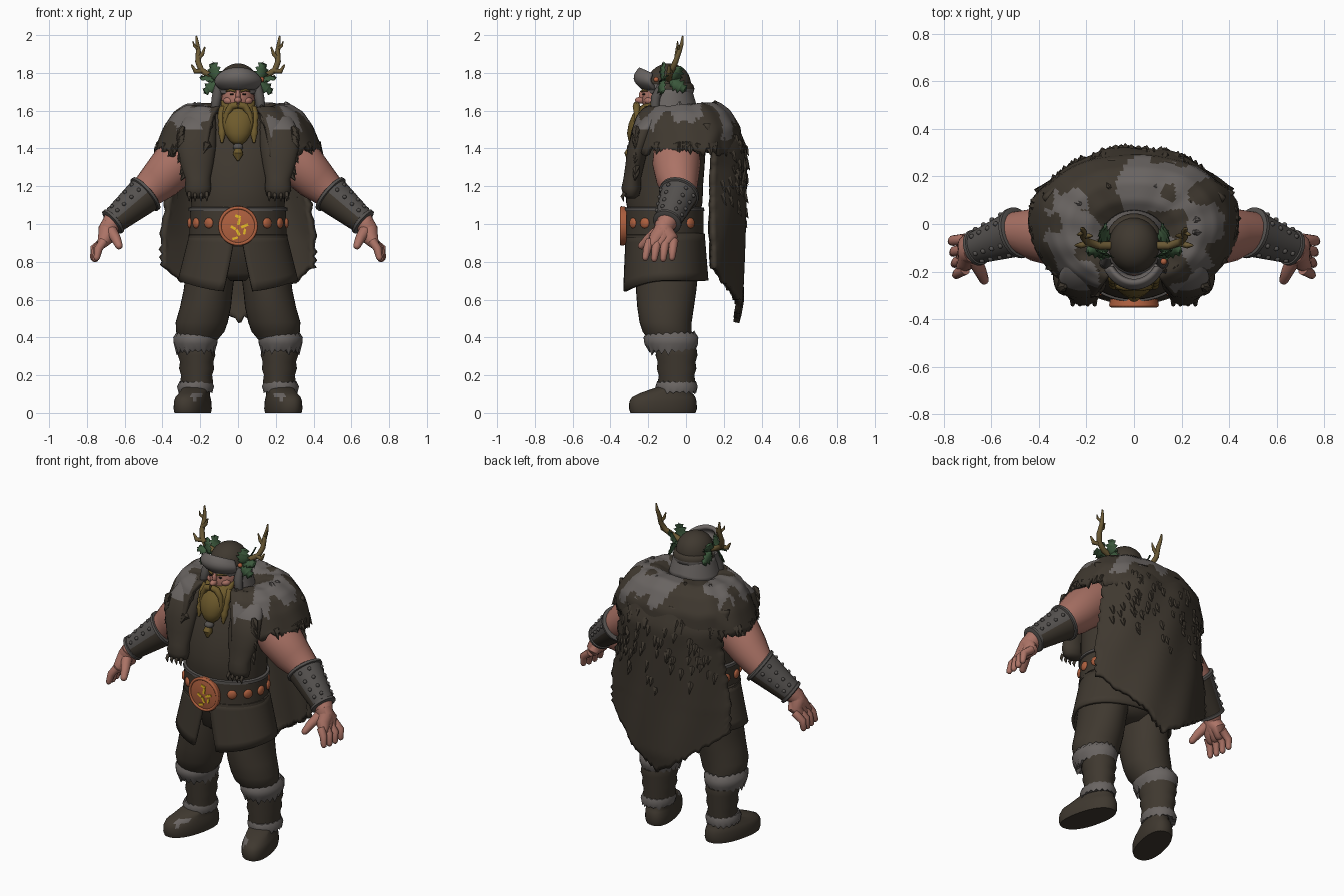
import bpy, bmesh, math, random
from mathutils import Vector, Matrix

if "Cube" in bpy.data.objects:
    bpy.data.objects.remove(bpy.data.objects["Cube"])

random.seed(4)
PAL = dict(brown=(.050, .040, .029), grey_fur=(.142, .128, .121), skin=(.41, .172, .133),
           copper=(.43, .118, .05), beard=(.155, .103, .025), green=(.045, .10, .046),
           yellow=(.8, .5, .02), metal=(.090, .083, .078), antler=(.145, .10, .035),
           dark=(.018, .015, .013))
MATS = {}
for k, c in PAL.items():
    MATS[k] = bpy.data.materials.new(k)
    MATS[k].diffuse_color = (*c, 1)


def finish(bm, name, mats, mirror=False, thick=0, rule=None, angle=50):
    bmesh.ops.recalc_face_normals(bm, faces=bm.faces)
    bm.normal_update()
    if rule:
        for f in bm.faces:
            f.material_index = int(rule(f.calc_center_median(), f.normal))
    me = bpy.data.meshes.new(name)
    bm.to_mesh(me)
    bm.free()
    ob = bpy.data.objects.new(name, me)
    bpy.context.collection.objects.link(ob)
    for m in mats.split():
        me.materials.append(MATS[m])
    bpy.ops.object.select_all(action='DESELECT')
    bpy.context.view_layer.objects.active = ob
    ob.select_set(True)
    bpy.ops.object.shade_smooth_by_angle(angle=math.radians(angle))
    if thick:
        s = ob.modifiers.new("thickness", 'SOLIDIFY')
        s.thickness, s.offset = thick, 0
    if mirror:
        ob.modifiers.new("mirror", 'MIRROR')
    return ob


def skin(bm, rows, closed=True):
    vs = [[bm.verts.new(p) for p in r] for r in rows]
    n = len(vs[0])
    for a, b in zip(vs, vs[1:]):
        for i in range(n if closed else n - 1):
            j = (i + 1) % n
            bm.faces.new((a[i], a[j], b[j], b[i]))
    if closed:
        bm.faces.new(vs[0])
        bm.faces.new(vs[-1])


def loft(name, rings, mats, seg=32, p=2, jag=0, lean=0, **kw):
    """Stack of horizontal rings (cx, cy, z, rx, ry); jag roughens both ends."""
    rows = []
    for k, (cx, cy, z, rx, ry) in enumerate(rings):
        row = []
        for i in range(seg):
            a = math.tau * i / seg
            c, s = math.cos(a), math.sin(a)
            x = cx + rx * math.copysign(abs(c) ** (2 / p), c)
            y = cy + ry * math.copysign(abs(s) ** (2 / p), s)
            dz = 0
            if jag and k in (1, len(rings) - 2):
                dz = (i % 2) * random.uniform(.3, 1) * jag * (-1 if k == 1 else .6)
            row.append((x - lean * (y + .1), y, z + dz))
        rows.append(row)
    bm = bmesh.new()
    skin(bm, rows)
    return finish(bm, name, mats, **kw)


def add_tube(bm, pts, seg=12, tip=False):
    """Round tube through (x, y, z, radius) points."""
    P, R = [Vector(p[:3]) for p in pts], [p[3] for p in pts]
    if tip:
        d = (P[-1] - P[-2]).normalized()
        P += [P[-1] + d * R[-1] * .6, P[-1] + d * R[-1] * .95]
        R += [R[-1] * .78, R[-1] * .3]
    rows = []
    for k, (q, r) in enumerate(zip(P, R)):
        t = (P[min(k + 1, len(P) - 1)] - P[max(k - 1, 0)]).normalized()
        ref = Vector((0, 1, 0)) if abs(t.y) < .9 else Vector((0, 0, 1))
        n = t.cross(ref).normalized()
        b = t.cross(n)
        rows.append([q + r * (n * math.cos(math.tau * i / seg) + b * math.sin(math.tau * i / seg))
                     for i in range(seg)])
    skin(bm, rows)


def tubes(name, paths, mats, seg=12, tip=False, **kw):
    bm = bmesh.new()
    for p in paths:
        add_tube(bm, p, seg, tip)
    return finish(bm, name, mats, **kw)


def balls(name, items, mats, seg=16, **kw):
    bm = bmesh.new()
    for x, y, z, a, b, c in items:
        bmesh.ops.create_uvsphere(bm, u_segments=seg, v_segments=seg // 2 + 2, radius=1,
                                  matrix=Matrix.Translation((x, y, z)) @ Matrix.Diagonal((a, b, c, 1)))
    return finish(bm, name, mats, **kw)


def sheet(name, f, nu, nv, mats, **kw):
    bm = bmesh.new()
    skin(bm, [[f(i / nu, j / nv) for i in range(nu + 1)] for j in range(nv + 1)], closed=False)
    return finish(bm, name, mats, **kw)


def lerp(tab, x):
    for (a, p), (b, q) in zip(tab, tab[1:]):
        if x <= b:
            return p + (q - p) * max(0, (x - a) / (b - a))
    return tab[-1][1]


# Legs, cuffs and boots
loft("trouser_leg", [(.12, -.1, .93, .11, .15), (.145, -.1, .75, .13, .165), (.158, -.105, .65, .13, .16),
                     (.172, -.108, .56, .135, .15), (.192, -.108, .48, .138, .138), (.2, -.1, .43, .128, .13),
                     (.21, -.085, .385, .1, .11), (.215, -.07, .33, .085, .1)], "brown", mirror=True)
loft("hips", [(0, -.1, .70, .1, .1), (0, -.1, .74, .2, .15), (0, -.1, .95, .23, .18)], "brown")
loft("knee_fur", [(.22, -.07, .34, .08, .09), (.225, -.075, .335, .1, .12), (.225, -.078, .365, .115, .142),
                  (.225, -.08, .40, .118, .145), (.22, -.08, .42, .1, .125), (.22, -.08, .415, .08, .1)],
     "grey_fur", seg=40, jag=.035, mirror=True)
loft("shin_wrap", [(.215, -.05, .13 + .035 * k, .076 + .003 * k + .008 * (k % 2), .088 + .003 * k + .008 * (k % 2))
                   for k in range(7)], "brown", mirror=True, lean=-.08)
loft("ankle_fur", [(.225, -.05, .12, .07, .08), (.225, -.05, .115, .09, .104), (.225, -.05, .14, .098, .112),
                   (.222, -.05, .16, .088, .102), (.22, -.05, .165, .07, .08)],
     "grey_fur", seg=36, jag=.018, mirror=True)
loft("boot", [(.235, -.122, .0, .086, .172), (.235, -.122, .022, .09, .18), (.235, -.122, .06, .088, .178),
              (.235, -.118, .085, .082, .167), (.23, -.105, .105, .073, .14), (.225, -.055, .14, .07, .09)],
     "brown grey_fur", p=2.3, lean=.22, mirror=True,
     rule=lambda c, n: n.z > .35 and c.y < -.2 and c.z > .07 and c.x < .245)

# Torso, belt and skirt
loft("torso", [(0, -.1, .88, .24, .19), (0, -.115, 1.05, .245, .19), (0, -.115, 1.12, .248, .203),
               (0, -.113, 1.2, .25, .203), (0, -.1, 1.30, .26, .198), (0, -.08, 1.41, .275, .185),
               (0, -.06, 1.5, .265, .165), (0, -.06, 1.57, .2, .12), (0, -.07, 1.61, .1, .09)], "brown", seg=40)
loft("belt", [(0, -.115, .93, .24, .18), (0, -.115, .93, .258, .208), (0, -.115, 1.08, .254, .208),
              (0, -.115, 1.08, .23, .18)], "brown", seg=48)
for nm, z in (("belt_lower_edge", .935), ("belt_upper_edge", 1.078)):
    loft(nm, [(0, -.115, z - .012, .25, .19), (0, -.115, z - .008, .263, .212), (0, -.115, z + .008, .261, .211),
              (0, -.115, z + .012, .25, .19)], "brown" if z < 1 else "metal", seg=48)
# Studs are flat domes turned to face outward
bm = bmesh.new()
for a in map(math.radians, (37, 60, 84, 108, 132)):
    bmesh.ops.create_uvsphere(bm, u_segments=16, v_segments=10, radius=1, matrix=Matrix.Translation(
        (.257 * math.sin(a), -.115 - .207 * math.cos(a), 1.005)) @ Matrix.Rotation(a, 4, 'Z')
        @ Matrix.Diagonal((.028, .013, .028, 1)))
finish(bm, "belt_stud", "copper", mirror=True)
tubes("buckle", [[(0, -.315, .99, .1), (0, -.338, .99, .104), (0, -.343, .99, .09)]], "copper", seg=40)
bpy.ops.mesh.primitive_torus_add(major_radius=.096, minor_radius=.009, major_segments=40, minor_segments=8,
                                 location=(0, -.341, .99), rotation=(math.pi / 2, 0, 0))
rim = bpy.context.object
rim.name = "buckle_rim"
rim.data.materials.append(MATS["copper"])
bpy.ops.object.shade_smooth()
bm = bmesh.new()
for x, z, w, h, r in ((0, 1.04, .03, .014, .3), (.005, 1.012, .014, .035, .2), (.035, .99, .04, .014, -.4),
                      (-.025, .98, .03, .014, .5), (.0, .955, .014, .035, -.5), (.035, .96, .012, .03, .2),
                      (-.015, .925, .03, .012, -.3)):
    bmesh.ops.create_cube(bm, size=1, matrix=Matrix.Translation((x, -.345, z)) @ Matrix.Rotation(r, 4, 'Y')
                          @ Matrix.Diagonal((w, .006, h, 1)))
finish(bm, "buckle_inlay", "yellow")


def skirt(u, v):
    a = (u * 2 - 1) * (math.pi - .06 - .19 * v)
    hem = .70 - .06 * max(0, -math.cos(a)) ** 2
    z = .95 + (hem - .95) * v
    return ((.248 + .062 * v) * math.sin(a), -.11 + (.2 + .02 * v) * math.cos(a), z)


sheet("skirt", skirt, 60, 6, "brown", thick=.018)

# Fur cape over the back
wid = [(.4, .38), (.7, .40), (.92, .405), (1.3, .35), (1.5, .37)]
mid = [(.46, .265), (.6, .295), (1.0, .297), (1.4, .305), (1.54, .25)]
jit = [random.uniform(-.012, .012) for _ in range(50)]


def cape(u, v):
    s = u * 2 - 1
    z = 1.53 + (.485 + .29 * abs(s) ** 1.1 + jit[int(u * 48)] - 1.53) * v
    edge = jit[int(v * 30)] * .8 if abs(s) > .98 else 0
    bow = lerp([(.9, 2), (1.35, 2.7)], z)
    return (s * (lerp(wid, z) + edge), lerp(mid, z) - .162 * abs(s) ** bow + .006 * math.sin(9 * s + 7 * z), z)


sheet("back_cape", cape, 48, 36, "brown", thick=.03)

# Shoulder mantle, tucked under the cape at the back
scl = [(0, .30), (.2, .46), (.42, .66), (.6, .80), (.8, .92), (1, 1.03)]
hgt = [(0, 1.585), (.2, 1.62), (.42, 1.62), (.6, 1.58), (.8, 1.505), (1, 1.39)]


def mantle(u, v):
    a = (u * 2 - 1) * math.radians(158)
    s, z = lerp(scl, v), lerp(hgt, v)
    c, n = math.cos(a), math.sin(a)
    back = max(0, min(1, (c - .25) * 3))
    s = min(s, 1.03 - .10 * back)
    if v > .99:
        z += random.uniform(-.035, .02)
    wx = .42 - .055 * max(0, -c)
    y = .308 * s * math.copysign(abs(c) ** .86, c) - .05 * (1 - v)
    return (wx * s * math.copysign(abs(n) ** .85, n), y, z + .007 * math.sin(13 * a) * v + .1 * y * (1 - v))


def frosty(c, n=None):
    w = .03 * math.sin(31 * c.y + 5 * c.x) + .025 * math.sin(43 * c.x + 23 * c.z)
    if c.z < 1.45:
        return False
    if c.y < .06:
        return .19 + w < abs(c.x) < .345 + w and c.z > 1.49 + w
    return (-.06 + w < c.x < .17 + w and c.z > 1.5 + w) or (.17 < c.x < .36 + w and c.y < .16 + 2 * w) \
        or (-.33 < c.x < -.2 + w and c.y < .12 + w)


sheet("shoulder_mantle", mantle, 120, 32, "brown grey_fur", thick=.026, rule=frosty)


# Loose fur tufts over cape and mantle
def tuft(bm, p, d, r, length):
    p = Vector(p)
    d = Vector(d).normalized()
    add_tube(bm, [(*(p - d * length * .5), r * .4), (*p, r), (*(p + d * length), .001)], 6)


bm = bmesh.new()
for k in range(130):
    u, v = random.random(), random.choice((random.uniform(.4, .8), .96))
    p = Vector(mantle(u, v))
    if p.y > .17 and v > .9:
        continue
    out = Vector((p.x, p.y, 0)).normalized()
    tuft(bm, p - out * .008, out * .6 + Vector((0, 0, -.85)), .018 if v < .95 else .028, random.uniform(.04, .065))
for k in range(75):
    u, v = random.uniform(.04, .96), .07 + random.random() ** 1.3 * .45
    p = Vector(cape(u, v)) + Vector((0, .004, 0))
    tuft(bm, p, (p.x * .6, .5, -1), .021, random.uniform(.04, .065))
finish(bm, "fur_tufts", "brown grey_fur", rule=frosty)

# Front pelts ending in paws with claws
loft("front_pelt", [(.212, -.29, 1.135, .03, .02), (.212, -.29, 1.15, .06, .042), (.212, -.29, 1.19, .07, .052),
                    (.212, -.285, 1.24, .066, .046), (.218, -.27, 1.32, .088, .05), (.22, -.255, 1.40, .102, .055),
                    (.215, -.22, 1.5, .1, .06), (.2, -.16, 1.57, .08, .06), (.17, -.12, 1.595, .06, .05)],
     "brown grey_fur", mirror=True, rule=lambda c, n: c.z > 1.49 and frosty(c))
tubes("claws", [[(x, -.322, 1.165, .011), (x, -.338, 1.145, .009), (x, -.33, 1.12, .002)]
                for x in (.165, .195, .227, .258)], "brown", seg=8, mirror=True)
bm = bmesh.new()
for k in range(12):
    z = random.uniform(1.27, 1.5)
    tuft(bm, (.216 + lerp([(1.22, .05), (1.35, .078), (1.5, .085)], z), -.265, z), (.6, -.15, -1), .022, .05)
finish(bm, "pelt_tufts", "brown", mirror=True)

# Arms, bracers and hands
tubes("arm", [[(.24, -.05, 1.40, .12), (.33, -.05, 1.32, .128), (.41, -.045, 1.235, .112),
               (.49, -.035, 1.165, .088), (.665, -.1, 1.01, .055), (.69, -.12, .975, .045)]],
      "skin", seg=24, mirror=True)
A, B = Vector((.485, -.035, 1.163)), Vector((.665, -.1, 1.01))
ax = (B - A).normalized()
up = Vector((.66, .0, .75))
up = (up - ax * ax.dot(up)).normalized()
side = ax.cross(up)


def along(t, r):
    return (*(A + (B - A) * t), r)


tubes("bracer", [[along(t, .102 - .034 * t) for t in (0, .25, .5, .75, 1)]], "brown metal", seg=32, mirror=True,
      rule=lambda c, n: n.dot(up) > .05)
tubes("bracer_rim", [[along(t - .05, r - .012), along(t - .03, r), along(t + .03, r), along(t + .05, r - .012)]
                     for t, r in ((.03, .109), (.98, .077))], "metal", seg=32, mirror=True)
studs = []
for t in (.18, .4, .62, .82):
    for a in (-66, -30, 30, 66):
        q = A + (B - A) * t + (.103 - .034 * t) * (up * math.cos(math.radians(a)) + side * math.sin(math.radians(a)))
        studs.append((*q, .011, .011, .011))
balls("bracer_studs", studs, "metal", seg=10, mirror=True)
palm = [[(.672, -.115, 1.0, .05), (.692, -.12, .965, .05), (.70, -.12 + dy, .925, .043), (.72, -.14 + dy, .895, .028)]
        for dy in (-.035, 0, .035)]
tubes("palm", palm, "skin", seg=16, tip=True, mirror=True)
fingers = [[(.71, -.19 + .042 * i, .91, .024), (.738 + .008 * i, -.205 + .045 * i, .87, .022),
            (.748 + .006 * i, -.215 + .047 * i, .822 - .006 * (i in (1, 2)), .017)] for i in range(4)]
thumb = [(.67, -.15, .96, .032), (.645, -.20, .92, .026), (.63, -.235, .885, .02)]
tubes("fingers", fingers + [thumb], "skin", tip=True, mirror=True)

# Head and face
balls("head", [(0, -.12, 1.66, .088, .112, .11)], "skin", seg=28)
balls("nose", [(0, -.243, 1.655, .019, .028, .018), (0, -.23, 1.68, .013, .02, .03)], "skin")
balls("cheeks", [(.045, -.19, 1.652, .032, .03, .022)], "skin", mirror=True)
balls("eyes", [(.033, -.224, 1.687, .010, .008, .005)], "dark", mirror=True)
tubes("eyebrows", [[(.014, -.234, 1.702, .006), (.04, -.226, 1.71, .007), (.062, -.205, 1.703, .004)]],
      "beard", seg=8, tip=True, mirror=True)
loft("beard", [(0, -.265, 1.42, .02, .02), (0, -.268, 1.44, .045, .036), (0, -.258, 1.48, .07, .054),
               (0, -.24, 1.53, .086, .064), (0, -.218, 1.58, .09, .065), (0, -.18, 1.625, .09, .06),
               (0, -.14, 1.655, .09, .05)], "beard")
tubes("moustache", [[(.004, -.262, 1.63, .018), (.035, -.262, 1.624, .02), (.06, -.26, 1.585, .016),
                     (.068, -.265, 1.54, .012), (.06, -.28, 1.495, .005)]], "beard", tip=True, mirror=True)
tubes("beard_braids", [[(.08, -.2, 1.61, .022)] + [(.09 - .001 * k, -.225 - .006 * k, 1.585 - .02 * k,
                       .016 + .005 * (k % 2)) for k in range(7)] + [(.085, -.27, 1.43, .006)]], "beard", mirror=True)
tubes("beard_tip", [[(0, -.265, 1.43, .02), (0, -.29, 1.395, .02), (0, -.30, 1.37, .028), (0, -.305, 1.335, .006)]],
      "beard")
balls("beard_bead", [(0, -.287, 1.408, .028, .026, .02)], "metal")

# Fur hat with turned-up brim and neck guard
loft("hat_dome", [(0, -.09, 1.70, .108, .118), (0, -.09, 1.75, .106, .116)]
     + [(0, -.09, 1.75 + .1 * math.sin(a), .104 * math.cos(a), .114 * math.cos(a))
        for a in (.2, .45, .7, .95, 1.2, 1.4, 1.52)], "brown")
loft("hat_band", [(0, -.085, 1.685, .1, .11), (0, -.085, 1.69, .115, .122), (0, -.085, 1.715, .122, .13),
                  (0, -.085, 1.738, .116, .123), (0, -.085, 1.748, .1, .11)], "brown grey_fur",
     rule=lambda c, n: c.y < -.1 or n.z < .1)


def brim(u, v):
    a = (u * 2 - 1) * 1.05
    s = math.sin(math.pi * v)
    r = .118 + .035 * s + .008 * v
    return (.85 * r * math.sin(a), -.105 - r * math.cos(a) - .008 * v, 1.718 + .104 * v - .03 * v * a * a)


def guard(u, v):
    a = (u * 2 - 1) * 2.25
    r = .112 + .03 * v
    return (r * math.sin(a), -.085 + (r - .005) * math.cos(a), 1.715 - (.10 + .025 * abs(math.sin(a))) * v)


sheet("hat_brim", brim, 24, 8, "grey_fur", thick=.022)
sheet("neck_guard", guard, 40, 5, "grey_fur", thick=.016)
tubes("ear_flap", [[(.105, -.13, 1.73, .022), (.113, -.16, 1.67, .026), (.122, -.165, 1.61, .024),
                    (.135, -.165, 1.575, .01)]], "metal", tip=True, mirror=True)

# Antlers, leaves and berries
tubes("antler", [[(.09, -.09, 1.765, .018), (.15, -.09, 1.785, .017), (.195, -.075, 1.815, .016),
                  (.212, -.055, 1.86, .015), (.21, -.035, 1.915, .013), (.216, -.022, 1.955, .01), (.22, -.018, 1.992, .005)],
                 [(.19, -.08, 1.81, .014), (.226, -.09, 1.808, .013), (.245, -.09, 1.84, .005)],
                 [(.212, -.05, 1.875, .012), (.188, -.05, 1.90, .010), (.176, -.05, 1.935, .004)],
                 [(.21, -.032, 1.925, .010), (.232, -.045, 1.945, .007), (.238, -.045, 1.965, .003)]],
      "antler", seg=10, tip=True, mirror=True)
bm = bmesh.new()
W = (.005, .028, .02, .042, .024, .04, .018, .026, .002)
for p, d, n in (((.11, -.13, 1.755), (.75, -.1, -.5), (.3, -.8, .5)), ((.115, -.125, 1.765), (.22, -.1, .8), (.4, -.9, .2)),
                ((.11, -.10, 1.765), (.8, -.25, .25), (-.1, -.5, .8)), ((.105, -.07, 1.76), (.45, .4, .5), (.6, .2, -.5)),
                ((.115, -.08, 1.755), (.2, .6, -.3), (.9, -.1, .3))):
    p, d, n = Vector(p), Vector(d).normalized(), Vector(n)
    s = d.cross(n).normalized()
    n = s.cross(d)
    skin(bm, [[p + d * (.0118 * i - .006 * abs(e) * (i % 2 == 0)) + s * w * e
               + n * (.006 * (1 - abs(e)) - .0004 * i * i) for e in (-1, 0, 1)]
              for i, w in enumerate(W)], closed=False)
finish(bm, "leaves", "green", mirror=True, thick=.002, angle=30)
balls("berry", [(.125, -.158, 1.765, .014, .014, .014)], "copper", seg=12)

for m in bpy.data.materials:
    if m.users and not m.is_grease_pencil:
        m.use_nodes = True
        m.node_tree.nodes["Principled BSDF"].inputs["Base Color"].default_value = m.diffuse_color
